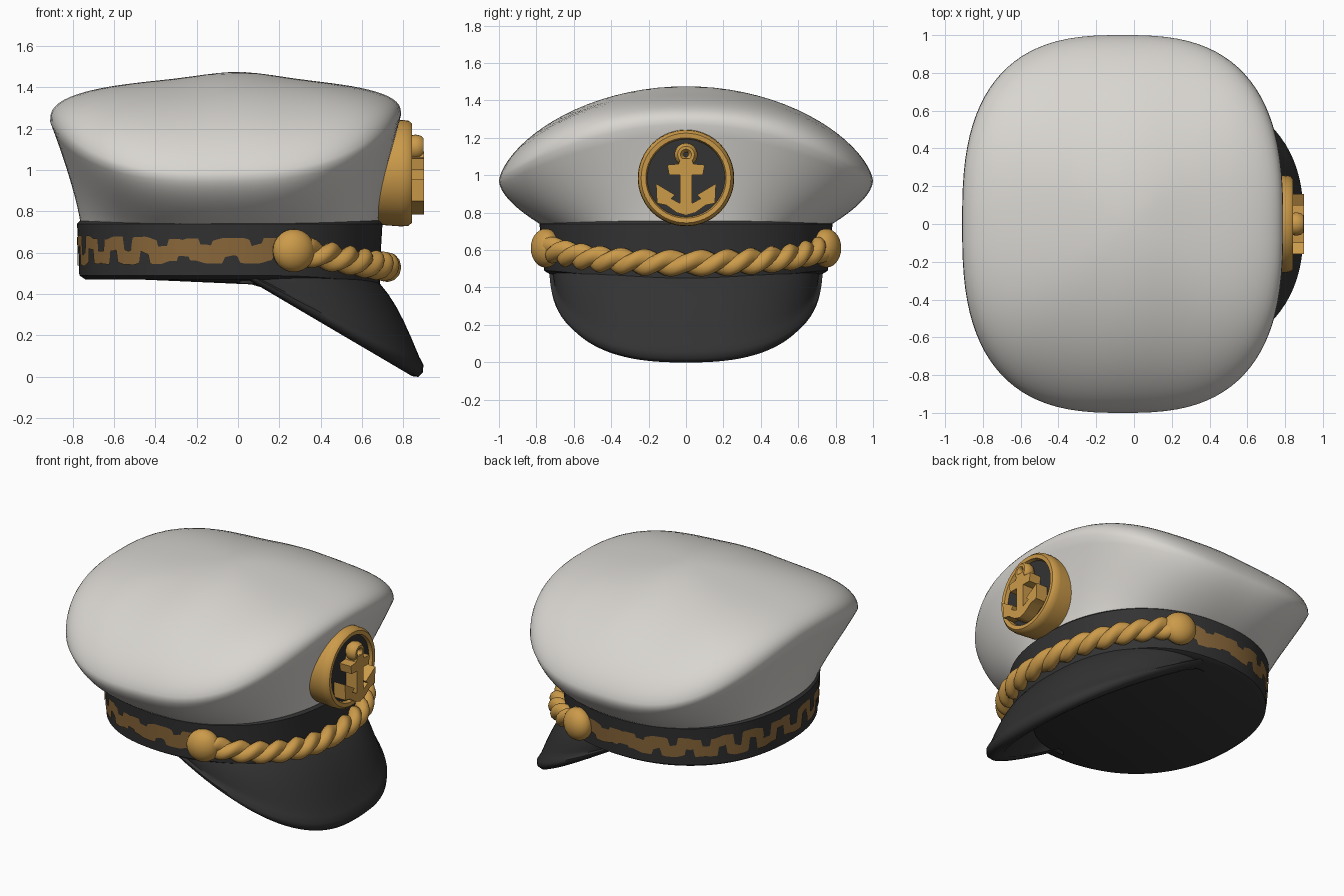
import bpy, bmesh, math
from math import sin, cos, pi, radians, exp
from mathutils import Matrix, Vector

if "Cube" in bpy.data.objects:
    bpy.data.objects.remove(bpy.data.objects["Cube"])


def material(name, r, g, b):
    m = bpy.data.materials.new(name)
    m.use_nodes = True
    m.diffuse_color = (r, g, b, 1)
    node = m.node_tree.nodes["Principled BSDF"]
    node.inputs["Base Color"].default_value = (r, g, b, 1)
    node.inputs["Roughness"].default_value = 0.7
    return m


CLOTH = material("off white cloth", 0.69, 0.67, 0.635)
BLACK = material("charcoal black", 0.033, 0.033, 0.033)
GOLD = material("gold", 0.6, 0.325, 0.068)
BROWN = material("bronze embroidery", 0.27, 0.145, 0.045)


def finish(name, bm, mat, angle=40):
    bmesh.ops.recalc_face_normals(bm, faces=bm.faces)
    mesh = bpy.data.meshes.new(name)
    bm.to_mesh(mesh)
    bm.free()
    mesh.materials.append(mat)
    ob = bpy.data.objects.new(name, mesh)
    bpy.context.collection.objects.link(ob)
    bpy.ops.object.select_all(action="DESELECT")
    ob.select_set(True)
    bpy.context.view_layer.objects.active = ob
    bpy.ops.object.shade_smooth_by_angle(angle=radians(angle))
    return ob


def loft(name, rings, mat, closed=True, caps=True, angle=40):
    """Skin a list of equally long point rings."""
    bm = bmesh.new()
    rows = [[bm.verts.new(p) for p in ring] for ring in rings]
    n = len(rows[0])
    for a, b in zip(rows, rows[1:]):
        for i in range(n if closed else n - 1):
            j = (i + 1) % n
            bm.faces.new((a[i], a[j], b[j], b[i]))
    if caps:
        bm.faces.new(rows[0])
        bm.faces.new(rows[-1])
    return finish(name, bm, mat, angle)


def oval(t, cx, a, b, n):
    """Point on a superellipse in plan."""
    c, s = cos(t), sin(t)
    return Vector((cx + math.copysign(abs(c) ** (2 / n), c) * a,
                   math.copysign(abs(s) ** (2 / n), s) * b, 0))


def at(p, z):
    return Vector((p.x, p.y, z))


TURN = [2 * pi * (i + 0.5) / 96 for i in range(96)]


# Crown: flared wall up to a saddle-shaped rim, then a soft dome
def rim(t):
    p = oval(t, -0.06, 0.85, 1.0, 2.75)
    return at(p, 1.255 + 0.02 * p.x - 0.285 * p.y ** 2)


def crown_wall(t, k):
    base, top = at(oval(t, -0.04, 0.72, 0.75, 2.2), 0.72), rim(t)
    bulge, flare = 1 - (1 - k) ** 1.7, k ** 1.3
    p = base.lerp(top, flare + (bulge - flare) * sin(t) ** 2)
    return at(p, base.z + (top.z - base.z) * k)


def crown_dome(t, s):
    edge = rim(t)
    p = Vector((-0.03, 0, 0)).lerp(edge, s)
    rise = (1 - s * s) ** (0.36 + 0.29 * sin(t) ** 2)
    peak_z = 1.445 + 0.03 * exp(-(p.x / 0.24) ** 2)
    return at(p, edge.z + (peak_z - edge.z) * rise)


rings = [[crown_wall(t, k / 10) for t in TURN] for k in range(10)]
rings += [[crown_dome(t, cos(a * pi / 40)) for t in TURN] for a in range(20)]
rings.append([crown_dome(t, 0.02) for t in TURN])
loft("crown", rings, CLOTH, angle=70)


# Head band, closed underneath
def band_point(t, z, grow=0.0):
    low = max(0, 0.75 - z) * 0.08
    return at(oval(t, -0.04, 0.735 + grow - low * 0.3, 0.78 + grow - low, 2.2), z)


def band_bottom(t):
    return 0.47 - 0.05 * max(0, cos(t)) ** 3


rings = [[band_point(t, band_bottom(t), -0.03) for t in TURN],
         [band_point(t, band_bottom(t) + 0.02) for t in TURN]]
rings += [[band_point(t, z, g) for t in TURN]
          for z, g in ((0.6, 0), (0.74, 0.005), (0.755, -0.01), (0.75, -0.06))]
loft("head_band", rings, BLACK)

# Visor: sloping peak with a thick rounded lip
FRONT = [-pi / 2 + pi * i / 48 for i in range(49)]


def lip(t, inset, lift):
    p = oval(t, 0.03, 0.868 - inset, 0.73 - inset, 2.5)
    return at(p, 0.48 - 0.59 * (p.x - 0.03) + lift * (0.3 + 0.7 * cos(t)))


def peak(t, k):
    inner = at(oval(t, 0.0, 0.65, 0.72, 2.4), 0.49)
    p = inner.lerp(lip(t, 0.02, 0.115), k)
    return at(p, p.z + 0.05 * sin(pi * k) * cos(t))


rings = [[peak(t, k / 6) for t in FRONT] for k in range(7)]
rings += [[lip(t, *e) for t in FRONT]
          for e in ((0, 0.09), (0.003, 0.05), (0.025, 0.016), (0.055, 0.002), (0.1, 0.008))]
rings += [[at(oval(t, 0.0, 0.5, 0.66, 2.4), 0.45) for t in FRONT]]
loft("visor", rings, BLACK, closed=False, caps=False, angle=60)

# Embroidered square meander around the sides and back of the band
COUNT, PERIOD, STROKE = 560, 42, 5


def meander(i):
    back = max(0, -cos(radians(72 + 216 * i / COUNT))) ** 1.5
    wave = max(-1, min(1, 6 * sin(i * 2 * pi / PERIOD)))
    return 0.61 + (0.014 + 0.03 * back) * wave + 0.008 * sin(i * 0.21), 0.04 - 0.018 * back


strip = []
for i in range(COUNT + 1):
    t = radians(72 + 216 * i / COUNT)
    mids = [meander(i + d)[0] for d in range(-STROKE, STROKE + 1)]
    half = meander(i)[1]
    strip.append([band_point(t, z, 0.006) for z in
                  (min(mids) - half, 0.5 * (min(mids) + max(mids)), max(mids) + half)])
loft("band_embroidery", strip, BROWN, closed=False, caps=False)


# Twisted cord across the front, from two wound strands
def cord_path(t):
    p = oval(t, -0.04, 0.765, 0.80, 2.2)
    return at(p, 0.53 + 0.08 * (abs(t) / radians(66)) ** 2)


def strand(phase):
    rings = []
    steps = 200
    for i in range(steps + 1):
        t = radians(66) * (2 * i / steps - 1)
        c = cord_path(t)
        along = (cord_path(t + 0.01) - cord_path(t - 0.01)).normalized()
        out = along.cross(Vector((0, 0, 1))).normalized()
        up = out.cross(along)
        w = phase + i / steps * 2 * pi * 7
        c = c + out * cos(w) * 0.019 + up * sin(w) * 0.023
        rings.append([c + out * cos(a) * 0.046 + up * sin(a) * 0.049
                      for a in [2 * pi * j / 12 for j in range(12)]])
    return rings


for label, phase in (("first", 0), ("second", pi)):
    loft("cord_strand_" + label, strand(phase), GOLD)

# Side buttons holding the cord
for label, side in (("left", 1), ("right", -1)):
    bm = bmesh.new()
    bmesh.ops.create_uvsphere(bm, u_segments=24, v_segments=14, radius=0.104)
    bmesh.ops.scale(bm, vec=(1, 0.75, 1), verts=bm.verts)
    bmesh.ops.rotate(bm, verts=bm.verts, matrix=Matrix.Rotation(-side * 0.3, 3, "Z"))
    bmesh.ops.translate(bm, vec=(0.27, side * 0.75, 0.61), verts=bm.verts)
    finish("button_" + label, bm, GOLD)


# Round badge: gold rim around a dark face
BADGE_Z = 0.985


def disc(x, r):
    return [Vector((x, r * cos(t), BADGE_Z + r * sin(t))) for t in TURN[::2]]


loft("badge_rim", [disc(*p) for p in ((0.62, 0.245), (0.79, 0.258), (0.825, 0.255),
                                      (0.842, 0.24), (0.84, 0.215), (0.815, 0.207))], GOLD, caps=False)
loft("badge_face", [disc(0.81, 0.212), disc(0.818, 0.212)], BLACK)

# Anchor: mirrored outline extruded forward, plus a ring on top
half = [(0, 0.785), (0.05, 0.80), (0.105, 0.84), (0.155, 0.85), (0.16, 0.955),
        (0.06, 0.895), (0.08, 0.875), (0.032, 0.85), (0.032, 1.0), (0.09, 1.0),
        (0.1, 1.055), (0.04, 1.06), (0.03, 1.09)]
outline = half + [(-y, z) for y, z in reversed(half[1:])]
loft("anchor", [[Vector((x, y, z)) for y, z in outline] for x in (0.81, 0.9)], GOLD, angle=30)
rings = []
for i in range(25):
    a = 2 * pi * i / 24
    rings.append([Vector((0.86 + 0.04 * sin(b), (0.037 + 0.025 * cos(b)) * cos(a),
                          1.11 + (0.037 + 0.025 * cos(b)) * sin(a)))
                  for b in [2 * pi * j / 10 for j in range(10)]])
loft("anchor_ring", rings, GOLD, caps=False)
